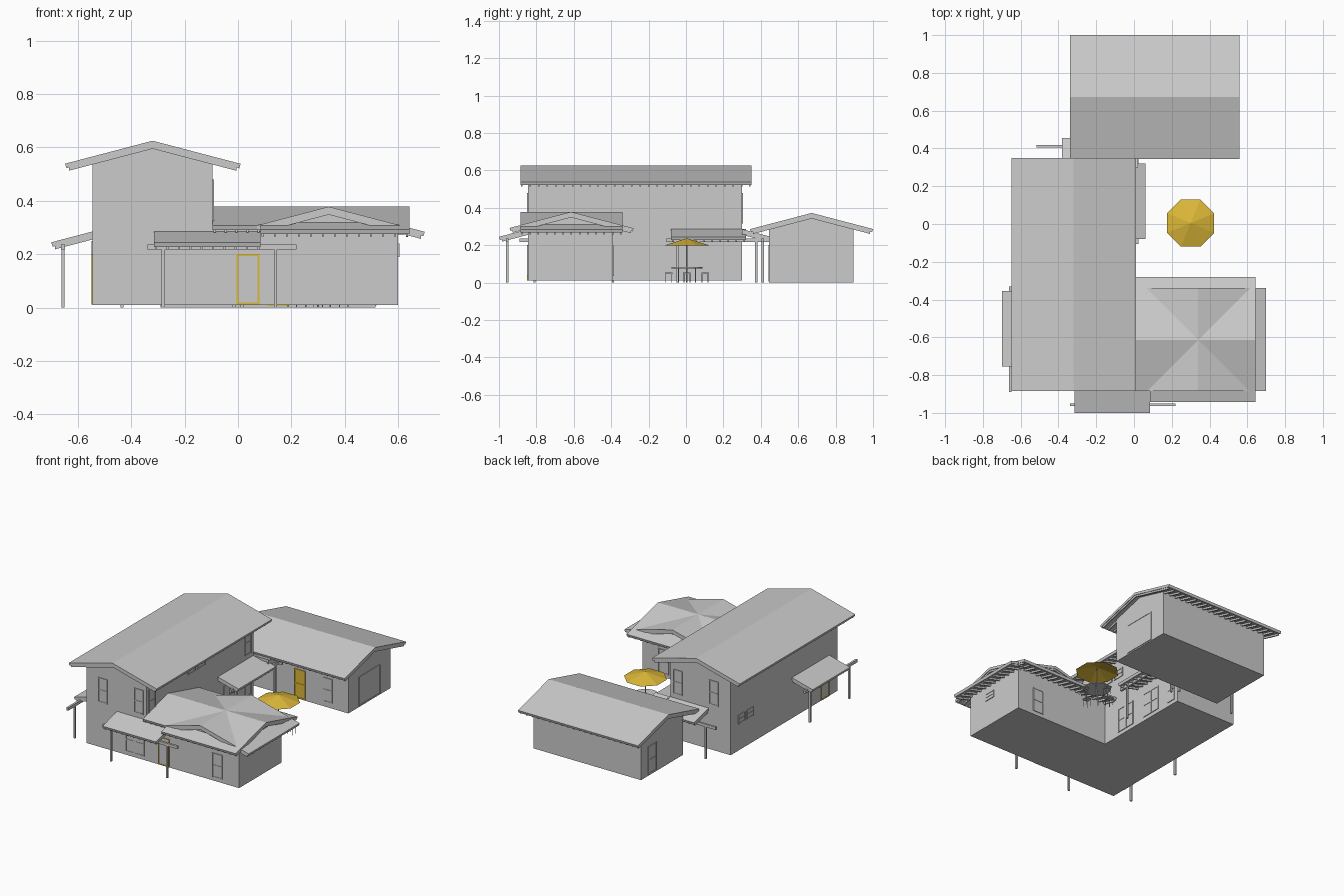
import bpy, bmesh
from math import pi, cos, sin
from mathutils import Matrix

if "Cube" in bpy.data.objects:
    bpy.data.objects.remove(bpy.data.objects["Cube"])

PITCH, THICK = 0.262, 0.018
yellow = bpy.data.materials.new("yellow")
yellow.diffuse_color = (0.72, 0.48, 0.04, 1)
yellow.use_nodes = True
yellow.node_tree.nodes["Principled BSDF"].inputs["Base Color"].default_value = yellow.diffuse_color


def finish(name, bm, mat=None, matrix=None):
    if matrix:
        bm.transform(matrix)
    bmesh.ops.recalc_face_normals(bm, faces=bm.faces)
    me = bpy.data.meshes.new(name)
    bm.to_mesh(me)
    bm.free()
    ob = bpy.data.objects.new(name, me)
    bpy.context.collection.objects.link(ob)
    if mat:
        me.materials.append(mat)
    return ob


def add_prism(bm, pts, axis, a, b):
    """Extrude a (u, z) profile along axis from a to b."""
    put = (lambda t, u, z: (t, u, z)) if axis == 'x' else (lambda t, u, z: (u, t, z))
    rings = [[bm.verts.new(put(t, u, z)) for u, z in pts] for t in (a, b)]
    n = len(pts)
    for r in rings:
        bm.faces.new(r)
    for i in range(n):
        j = (i + 1) % n
        bm.faces.new((rings[0][i], rings[0][j], rings[1][j], rings[1][i]))


def add_box(bm, x0, x1, y0, y1, z0, z1):
    add_prism(bm, [(y0, z0), (y1, z0), (y1, z1), (y0, z1)], 'x', x0, x1)


def box(name, *dims, mat=None):
    bm = bmesh.new()
    add_box(bm, *dims)
    return finish(name, bm, mat)


def gable_walls(name, axis, u0, u1, ridge, ztop, a, b, z0):
    # wall block whose top follows the underside of the roof
    f = lambda u: ztop - THICK - PITCH * abs(u - ridge)
    bm = bmesh.new()
    add_prism(bm, [(u0, z0), (u1, z0), (u1, f(u1)), (ridge, f(ridge)), (u0, f(u0))], axis, a, b)
    return finish(name, bm)


def slope(name, axis, ridge, ztop, eave, a, b, matrix=None):
    # one roof plane with a row of rafters beneath it
    bm = bmesh.new()
    f = lambda u, d: (u, ztop - d - PITCH * abs(u - ridge))
    s = 1 if eave > ridge else -1
    lip = eave - s * 0.005
    add_prism(bm, [f(ridge, 0), f(eave, 0), f(lip, THICK), f(ridge, THICK)], axis, a, b)
    end = eave - s * 0.015
    n = max(2, round((b - a) / 0.045))
    for i in range(n + 1):
        t = a + 0.008 + (b - a - 0.016) * i / n
        add_prism(bm, [f(ridge, THICK - 0.002), f(end, THICK - 0.002), f(end, THICK + 0.012),
                       f(ridge, THICK + 0.012)], axis, t - 0.004, t + 0.004)
    return finish(name, bm, matrix=matrix)


def wall_frame(x, y, turn):
    # local frame: wall runs along +x, outside is -y
    return Matrix.Translation((x, y, 0)) @ Matrix.Rotation(turn * pi / 2, 4, 'Z')


def opening(name, m, s0, s1, z0, z1, rails=1, mat=None, pane_mat=None):
    # raised frame, cross rails and thin pane
    w, d = 0.006, 0.005
    bm = bmesh.new()
    for x in (s0, s1 - w):
        add_box(bm, x, x + w, -d, 0.004, z0, z1)
    for i in range(rails + 2):
        z = z0 + (z1 - z0 - w) * i / (rails + 1)
        add_box(bm, s0, s1, -d + 0.0005, 0.004, z, z + w)
    finish(name + "_frame", bm, mat, m)
    bm = bmesh.new()
    add_box(bm, s0 + w, s1 - w, -0.002, 0.004, z0 + w, z1 - w)
    finish(name + "_pane", bm, pane_mat, m)


def porch(name, m):
    # lean-to roof, beam and two posts
    slope(name + "_roof", 'x', 0, 0.285, -0.155, -0.2, 0.2, m)
    bm = bmesh.new()
    add_box(bm, -0.225, 0.335, -0.118, -0.104, 0.217, 0.236)
    finish(name + "_beam", bm, matrix=m)
    for i, s in enumerate((-0.165, 0.255)):
        bm = bmesh.new()
        add_box(bm, s - 0.006, s + 0.006, -0.117, -0.105, 0, 0.22)
        finish(f"{name}_post_{i}", bm, matrix=m)


# Main two-storey house
box("main_lower_walls", -0.545, -0.095, -0.845, 0.30, 0.01, 0.295)
gable_walls("main_upper_walls", 'y', -0.545, -0.095, -0.32, 0.625, -0.845, 0.30, 0.295)
for n, e in (("left", -0.648), ("right", 0.010)):
    slope("main_roof_" + n, 'y', -0.32, 0.625, e, -0.885, 0.35)

# Front wing with crossing gables
gable_walls("wing_walls", 'x', -0.845, -0.39, -0.615, 0.378, -0.095, 0.60, 0.01)
gable_walls("wing_cross_walls", 'y', 0.09, 0.60, 0.34, 0.378, -0.845, -0.39, 0.01)
slope("wing_roof_back", 'x', -0.615, 0.378, -0.28, -0.095, 0.642)
slope("wing_roof_front", 'x', -0.615, 0.378, -0.943, 0.085, 0.642)
slope("wing_roof_front_inner", 'x', -0.615, 0.378, -0.885, -0.095, 0.085)
slope("wing_cross_roof_left", 'y', 0.34, 0.378, 0.07, -0.885, -0.34)
slope("wing_cross_roof_right", 'y', 0.34, 0.378, 0.70, -0.885, -0.34)

# Detached garage
gable_walls("garage_walls", 'x', 0.445, 0.895, 0.672, 0.372, -0.29, 0.515, 0)
for n, e in (("front", 0.343), ("back", 1.0)):
    slope("garage_roof_" + n, 'x', 0.672, 0.372, e, -0.34, 0.558)
opening("garage_door", wall_frame(0.515, 0, 1), 0.555, 0.78, 0.008, 0.205, 0)

# Porches on all four sides of the main house
for n, x, y, t in (("front_porch", -0.115, -0.845, 0), ("court_porch", -0.095, 0.12, 1),
                   ("back_porch", -0.18, 0.30, 2), ("left_porch", -0.545, -0.555, 3)):
    porch(n, wall_frame(x, y, t))

# Windows: wall frames use world x or y along the wall (back and left run negative)
front, right = wall_frame(0, -0.845, 0), wall_frame(-0.095, 0, 1)
back, left = wall_frame(0, 0.30, 2), wall_frame(-0.545, 0, 3)
LOW, UP = (0.035, 0.198), (0.315, 0.48)
windows = [
    (front, -0.455, -0.385, *UP), (front, -0.185, -0.115, *UP),
    (front, -0.25, -0.18, *LOW), (front, -0.18, -0.11, *LOW), (front, 0.40, 0.475, *LOW),
    (back, 0.115, 0.185, *UP), (back, 0.385, 0.455, *UP),
    (right, -0.82, -0.75, *UP), (right, 0.21, 0.275, *UP),
    (right, -0.40, -0.32, 0.42, 0.48), (right, -0.30, -0.22, 0.42, 0.48),
    (right, 0.21, 0.275, *LOW), (right, -0.02, 0.05, *LOW), (right, 0.05, 0.12, *LOW),
    (right, -0.26, -0.19, *LOW), (right, -0.19, -0.12, *LOW),
    (left, -0.22, -0.15, 0.19, 0.25), (left, -0.13, -0.06, 0.19, 0.25),
    (wall_frame(0, -0.39, 2), -0.48, -0.40, *LOW),
    (wall_frame(0.60, 0, 1), -0.70, -0.62, 0.19, 0.24),
    (wall_frame(0, 0.445, 0), 0.325, 0.395, *LOW),
    (wall_frame(-0.29, 0, 3), -0.82, -0.73, 0.01, 0.198),
]
for i, (m, a, b, z0, z1) in enumerate(windows):
    opening(f"window_{i}", m, a, b, z0, z1)

# Doors
opening("front_door", front, -0.005, 0.08, 0.012, 0.2, 0, yellow)
opening("left_door", left, 0.665, 0.75, 0.012, 0.2, 0, yellow)
opening("garage_side_door", wall_frame(0, 0.445, 0), 0.11, 0.195, 0.005, 0.2, 1, yellow, yellow)

# Courtyard parasol
CX, CY = 0.30, 0.005
bm = bmesh.new()
rim = [bm.verts.new((CX + 0.135 * cos(a), CY + 0.135 * sin(a), 0.197))
       for a in [(i + 0.5) * pi / 4 for i in range(8)]]
tip = bm.verts.new((CX, CY, 0.237))
under = bm.verts.new((CX, CY, 0.233))
for i in range(8):
    for top in (tip, under):
        bm.faces.new((rim[i], rim[(i + 1) % 8], top))
finish("parasol_canopy", bm, yellow)


def cylinder(name, x, y, r, z0, z1, n=8):
    bm = bmesh.new()
    bmesh.ops.create_cone(bm, cap_ends=True, segments=n, radius1=r, radius2=r, depth=z1 - z0,
                          matrix=Matrix.Translation((x, y, (z0 + z1) / 2)))
    return finish(name, bm)


cylinder("parasol_pole", CX, CY, 0.004, 0, 0.234)

# Table and stools
cylinder("table_top", CX, CY, 0.083, 0.076, 0.082, 16)
for i in range(4):
    a = pi / 4 + i * pi / 2
    cylinder(f"table_leg_{i}", CX + 0.065 * cos(a), CY + 0.065 * sin(a), 0.003, 0, 0.077, 6)
    a = i * pi / 2
    x, y = CX + 0.097 * cos(a), CY + 0.097 * sin(a)
    box(f"stool_seat_{i}", x - 0.02, x + 0.02, y - 0.02, y + 0.02, 0.047, 0.053)
    for j, (sx, sy) in enumerate(((-1, -1), (-1, 1), (1, -1), (1, 1))):
        cylinder(f"stool_{i}_leg_{j}", x + sx * 0.016, y + sy * 0.016, 0.002, 0, 0.048, 6)
